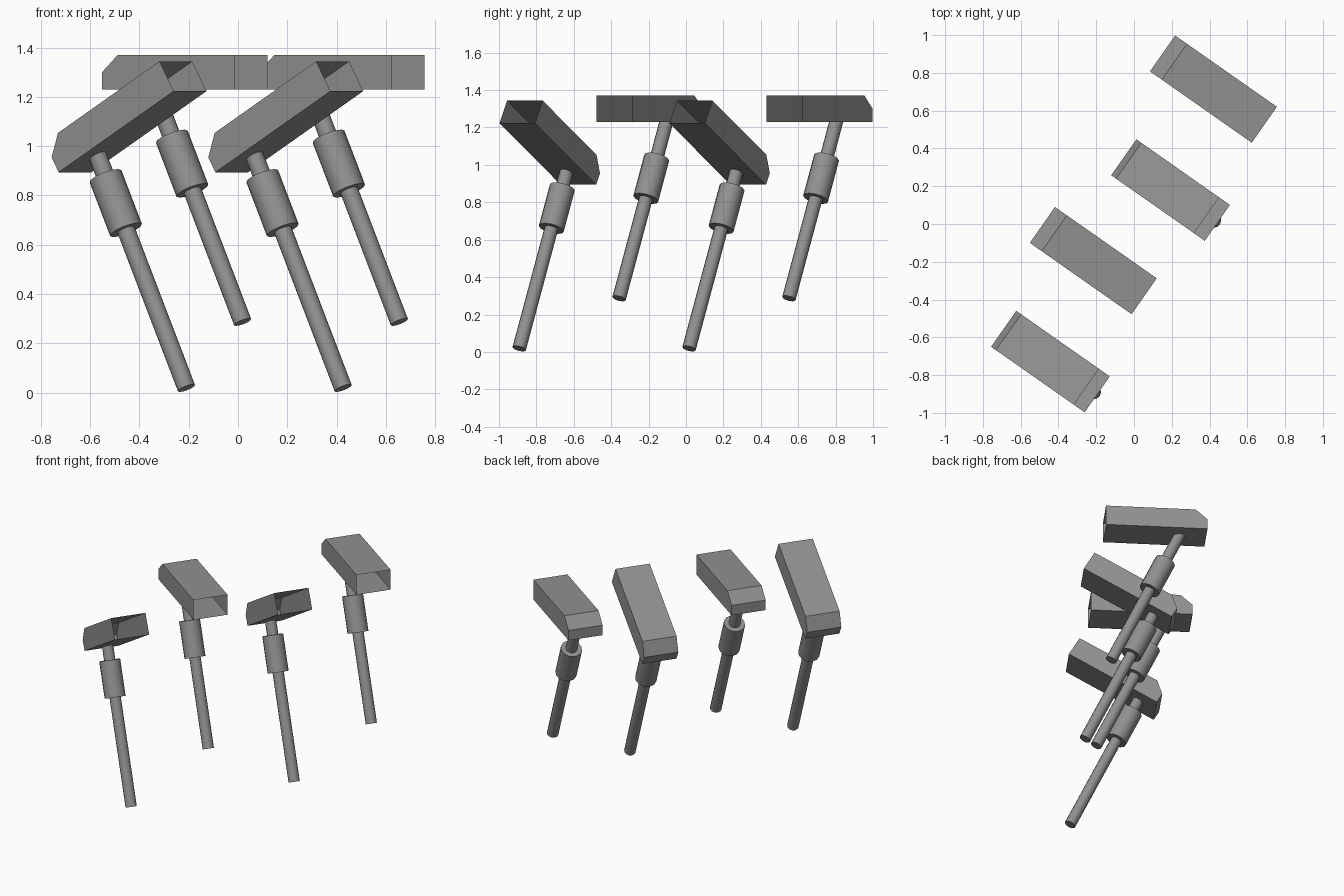
import bpy, bmesh, math
from mathutils import Vector, Matrix

if "Cube" in bpy.data.objects:
    bpy.data.objects.remove(bpy.data.objects["Cube"])

YAW = math.radians(-35)      # heading of every unit
LEAN = math.radians(25)      # backward lean of every leg
LENGTH, WIDTH, HEIGHT = 0.658, 0.232, 0.14

grey = bpy.data.materials.new("grey")
grey.diffuse_color = (0.28, 0.28, 0.28, 1)
grey.use_nodes = True
grey.node_tree.nodes["Principled BSDF"].inputs["Base Color"].default_value = grey.diffuse_color


def finish(name, bm, base):
    """Turn a bmesh into an object placed at the base point of its unit."""
    bmesh.ops.recalc_face_normals(bm, faces=bm.faces)
    mesh = bpy.data.meshes.new(name)
    bm.to_mesh(mesh)
    bm.free()
    mesh.materials.append(grey)
    ob = bpy.data.objects.new(name, mesh)
    bpy.context.collection.objects.link(ob)
    ob.location = (base[0], base[1], 0)
    ob.rotation_euler.z = YAW
    return ob


def head(name, base, s0, z0, tilt):
    """Chamfered box shell, open at its front end."""
    profile = [(LENGTH, 0), (0, 0), (0, 0.07), (0.077, HEIGHT), (LENGTH, HEIGHT)]
    bm = bmesh.new()
    rot = Matrix.Rotation(-tilt, 3, 'Y')
    sides = []
    for y in (-WIDTH / 2, WIDTH / 2):
        sides.append([bm.verts.new(rot @ Vector((s, y, z)) + Vector((s0, 0, z0)))
                      for s, z in profile])
    a, b = sides
    bm.faces.new(a)
    bm.faces.new(b[::-1])
    for i in range(len(profile) - 1):
        bm.faces.new((a[i], b[i], b[i + 1], a[i + 1]))
    finish(name, bm, base)


def rod(name, base, foot_s, foot_z, z1, z2, radius):
    """Cylinder on the leaning leg axis, between two heights."""
    mid = (z1 + z2) / 2
    place = Matrix.Translation((foot_s - math.tan(LEAN) * (mid - foot_z), 0, mid))
    bm = bmesh.new()
    bmesh.ops.create_cone(bm, cap_ends=True, segments=12, radius1=radius, radius2=radius,
                          depth=(z2 - z1) / math.cos(LEAN),
                          matrix=place @ Matrix.Rotation(-LEAN, 4, 'Y'))
    ob = finish(name, bm, base)
    bpy.ops.object.select_all(action='DESELECT')
    ob.select_set(True)
    bpy.context.view_layer.objects.active = ob
    bpy.ops.object.shade_smooth_by_angle(angle=math.radians(40))


# base, head start (s, z), head tilt, foot (s, z), cuff heights, rod top
units = [
    ("tilted", (-0.69, -0.555), (0.035, 0.894), 30, (0.587, 0.018), (0.66, 0.878), 0.965),
    ("level", (-0.485, -0.005), (0.0, 1.23), 0, (0.615, 0.286), (0.82, 1.038), 1.25),
]

for label, base, (s0, z0), tilt, foot, cuff, top in units:
    for side, shift in (("front", (0, 0)), ("rear", (0.636, 0.908))):
        b = (base[0] + shift[0], base[1] + shift[1])
        tag = f"{side}_{label}"
        head(tag + "_head", b, s0, z0, math.radians(tilt))
        rod(tag + "_lower_rod", b, *foot, foot[1], cuff[0] + 0.01, 0.037)
        rod(tag + "_cuff", b, *foot, *cuff, 0.069)
        rod(tag + "_upper_rod", b, *foot, cuff[1] - 0.01, top, 0.037)
